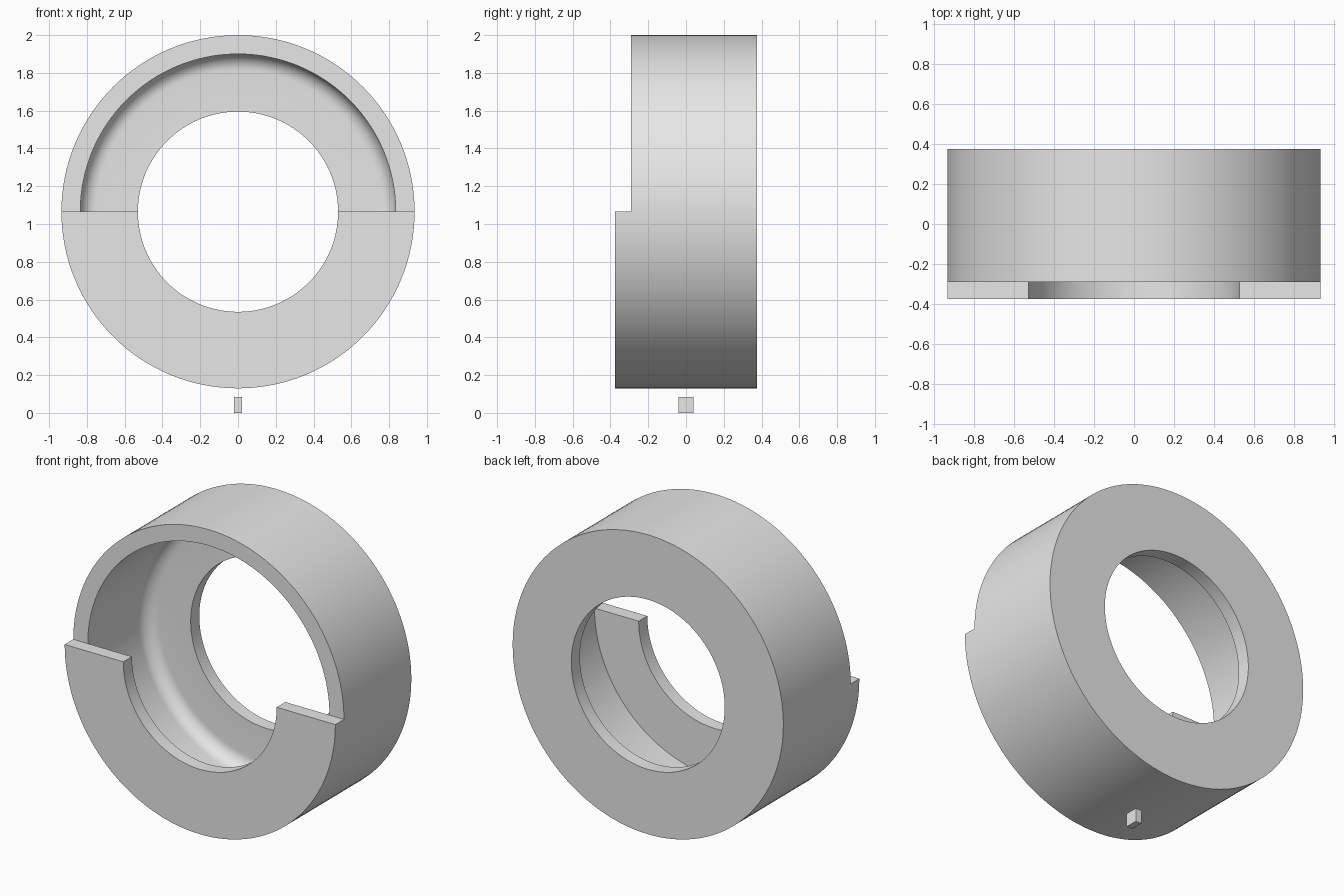
import bpy, bmesh, math

if "Cube" in bpy.data.objects:
    bpy.data.objects.remove(bpy.data.objects["Cube"])

grey = bpy.data.materials.new("light_grey")
grey.diffuse_color = (0.8, 0.8, 0.8, 1)
grey.use_nodes = True
grey.node_tree.nodes["Principled BSDF"].inputs["Base Color"].default_value = grey.diffuse_color

CZ = 1.065                      # ring centre height
R_OUT, R_WALL, R_HOLE = 0.935, 0.835, 0.53
BACK, FLOOR, STEP, FRONT = 0.375, 0.29, -0.29, -0.375
FILLET, SEG = 0.085, 128


def add_object(name, bm):
    bmesh.ops.remove_doubles(bm, verts=bm.verts, dist=1e-4)
    bmesh.ops.recalc_face_normals(bm, faces=bm.faces)
    mesh = bpy.data.meshes.new(name)
    bm.to_mesh(mesh)
    bm.free()
    mesh.materials.append(grey)
    obj = bpy.data.objects.new(name, mesh)
    bpy.context.collection.objects.link(obj)
    return obj


def point(r, y, a):
    return (r * math.cos(a), y, CZ + r * math.sin(a))


def half_lathe(bm, profile, start):
    """Sweep a closed (radius, y) profile through half a turn."""
    n = SEG // 2
    rings = [[bm.verts.new(point(r, y, start + math.pi * i / n)) for r, y in profile]
             for i in range(n + 1)]
    m = len(profile)
    for a, b in zip(rings, rings[1:]):
        for j in range(m):
            k = (j + 1) % m
            bm.faces.new((a[j], a[k], b[k], b[j]))


# Inside wall with rounded corner, back plate and outer wall
shell = [(R_WALL, STEP)]
for i in range(9):
    t = math.pi / 2 * i / 8
    shell.append((R_WALL - FILLET + FILLET * math.cos(t),
                  FLOOR - FILLET + FILLET * math.sin(t)))
shell += [(R_HOLE, FLOOR), (R_HOLE, BACK), (R_OUT, BACK), (R_OUT, STEP)]

# Open upper half, and lower half with the front plate
bm = bmesh.new()
half_lathe(bm, shell, 0)
half_lathe(bm, shell + [(R_OUT, FRONT), (R_HOLE, FRONT), (R_HOLE, STEP)], math.pi)

# Flat top ends of the front half plate
for a in (0, math.pi):
    bm.faces.new([bm.verts.new(point(r, y, a)) for r, y in
                  ((R_OUT, STEP), (R_OUT, FRONT), (R_HOLE, FRONT),
                   (R_HOLE, STEP), (R_WALL, STEP))])
housing = add_object("ring_housing", bm)

bpy.context.view_layer.objects.active = housing
housing.select_set(True)
bpy.ops.object.shade_smooth_by_angle(angle=math.radians(30))

# Small separate block below the ring
bm = bmesh.new()
bmesh.ops.create_cube(bm, size=1)
bmesh.ops.scale(bm, vec=(0.04, 0.08, 0.085), verts=bm.verts)
bmesh.ops.translate(bm, vec=(0, 0, 0.0425), verts=bm.verts)
add_object("small_key_block", bm)
